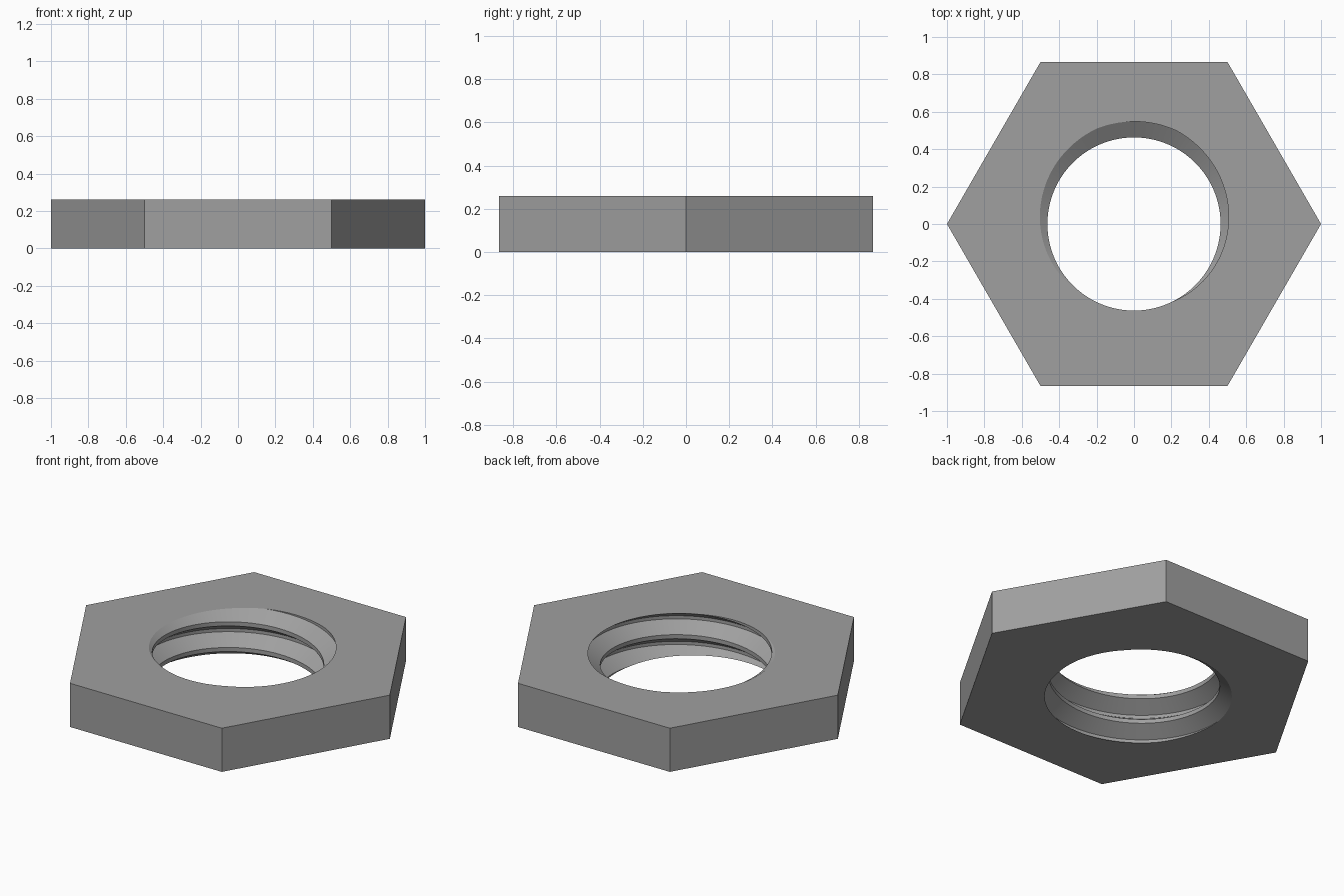
import bpy, bmesh, math

if "Cube" in bpy.data.objects:
    bpy.data.objects.remove(bpy.data.objects["Cube"])

H = 0.26                    # nut thickness
PITCH = 0.1527              # thread pitch
R_MIN, R_MAJ = 0.463, 0.548 # crest and root radius of the thread
ROOT_ANGLE = math.radians(88)  # where the groove root meets the top face
SEG, TURNS = 96, 6

# One pitch of the thread section: (fraction of pitch from root centre, radius)
SECTION = [(-0.0625, R_MAJ), (0.0625, R_MAJ), (0.42, R_MIN), (0.58, R_MIN)]

bm = bmesh.new()

# Threaded bore: sweep the section along a right-handed helix, past both faces
rows = []
for i in range(SEG * TURNS + 1):
    a = ROOT_ANGLE + 2 * math.pi * i / SEG
    z0 = H + PITCH * (i / SEG - 4)
    rows.append([bm.verts.new((r * math.cos(a), r * math.sin(a), z0 + f * PITCH))
                 for f, r in SECTION])
for i in range(SEG * TURNS):
    p, q = list(rows[i]), list(rows[i + 1])
    if i + 1 + SEG < len(rows):          # join to the next turn
        p.append(rows[i + SEG][0])
        q.append(rows[i + SEG + 1][0])
    for k in range(len(p) - 1):
        bm.faces.new((p[k], q[k], q[k + 1], p[k + 1]))

# Trim the bore flush with the two faces
for z, n in ((0, -1), (H, 1)):
    bmesh.ops.bisect_plane(bm, geom=bm.verts[:] + bm.edges[:] + bm.faces[:], dist=1e-5,
                           plane_co=(0, 0, z), plane_no=(0, 0, n), clear_outer=True)
bmesh.ops.remove_doubles(bm, verts=bm.verts[:], dist=1e-5)
rims = [[e for e in bm.edges if e.is_boundary and all(abs(v.co.z - z) < 1e-4 for v in e.verts)]
        for z in (0, H)]

# Hexagonal outside walls
hexes = [[bm.verts.new((math.cos(k * math.pi / 3), math.sin(k * math.pi / 3), z))
          for k in range(6)] for z in (0, H)]
for k in range(6):
    j = (k + 1) % 6
    bm.faces.new((hexes[0][k], hexes[0][j], hexes[1][j], hexes[1][k]))

# Flat top and bottom faces between hexagon and bore
for rim, ring in zip(rims, hexes):
    outer = [bm.edges.get((ring[k], ring[(k + 1) % 6])) for k in range(6)]
    bmesh.ops.triangle_fill(bm, use_beauty=True, use_dissolve=False, edges=rim + outer)
bmesh.ops.recalc_face_normals(bm, faces=bm.faces[:])

mesh = bpy.data.meshes.new("hex_nut")
bm.to_mesh(mesh)
bm.free()
nut = bpy.data.objects.new("hex_nut", mesh)
bpy.context.collection.objects.link(nut)

steel = bpy.data.materials.new("grey_steel")
steel.diffuse_color = (0.35, 0.35, 0.35, 1)
steel.use_nodes = True
steel.node_tree.nodes["Principled BSDF"].inputs["Base Color"].default_value = steel.diffuse_color
mesh.materials.append(steel)

bpy.context.view_layer.objects.active = nut
nut.select_set(True)
bpy.ops.object.shade_smooth_by_angle(angle=math.radians(25))
